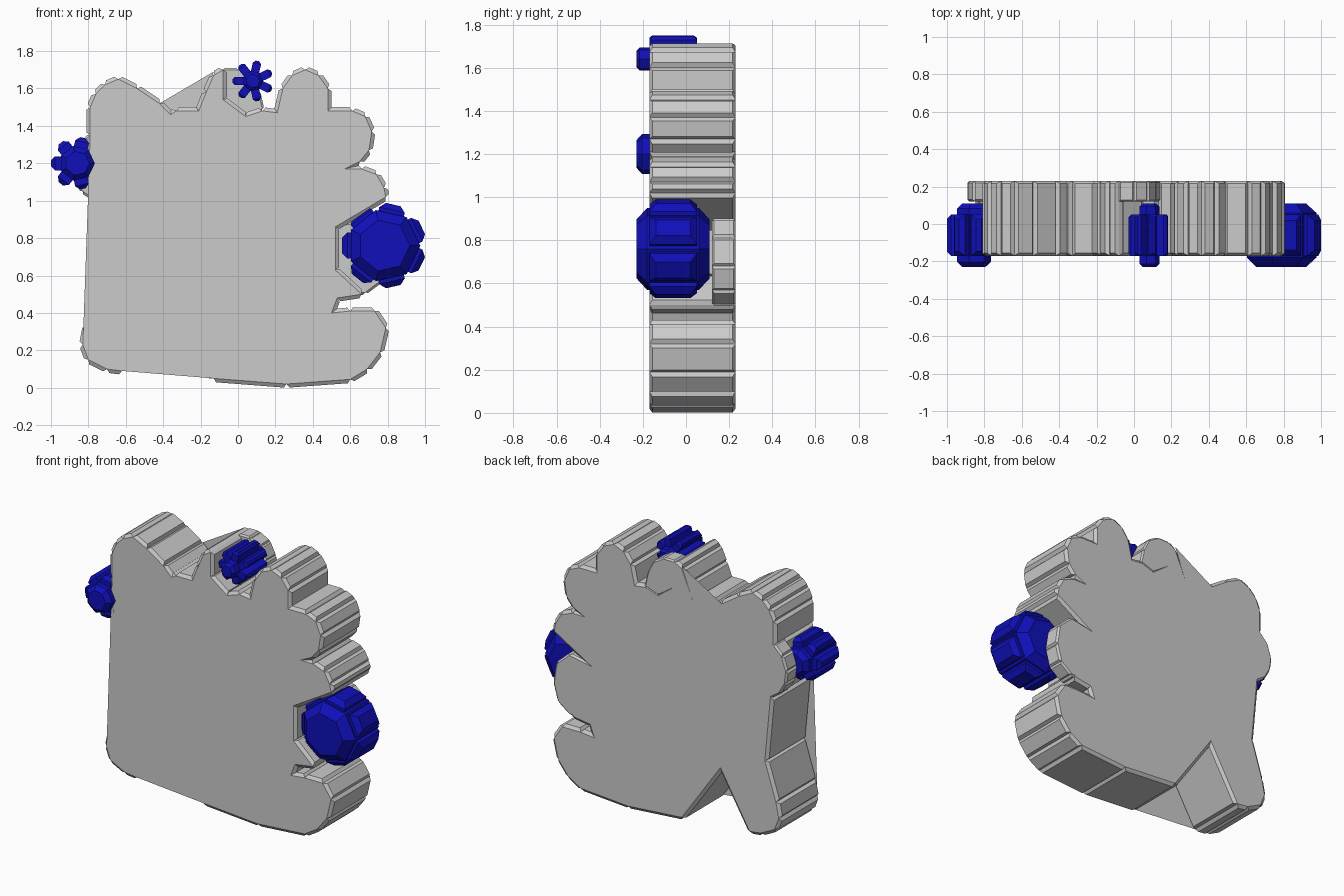
import bpy, bmesh, math
from mathutils import Matrix, Vector

if "Cube" in bpy.data.objects:
    bpy.data.objects.remove(bpy.data.objects["Cube"])

blue = bpy.data.materials.new("blue")
blue.diffuse_color = (0.005, 0.005, 0.5, 1)
blue.use_nodes = True
blue.node_tree.nodes["Principled BSDF"].inputs["Base Color"].default_value = blue.diffuse_color


def finish(bm, name, mat=None):
    me = bpy.data.meshes.new(name)
    bm.to_mesh(me)
    bm.free()
    ob = bpy.data.objects.new(name, me)
    bpy.context.collection.objects.link(ob)
    if mat:
        me.materials.append(mat)
    return ob


def slab(name, pts, y0, y1, inset, raise_by):
    """Extruded outline whose side walls carry raised bevelled panels."""
    bm = bmesh.new()
    front = bm.faces.new([bm.verts.new((x, y0, z)) for x, z in pts])
    ext = bmesh.ops.extrude_face_region(bm, geom=[front], use_keep_orig=True)
    moved = [v for v in ext["geom"] if isinstance(v, bmesh.types.BMVert)]
    bmesh.ops.translate(bm, verts=moved, vec=(0, y1 - y0, 0))
    bmesh.ops.recalc_face_normals(bm, faces=bm.faces[:])
    walls = [f for f in bm.faces if abs(f.normal.y) < 0.5]
    bmesh.ops.inset_individual(bm, faces=walls, thickness=inset, depth=raise_by)
    return finish(bm, name)


def sheet(name, pts, y):
    bm = bmesh.new()
    bm.faces.new([bm.verts.new((x, y, z)) for x, z in pts])
    return finish(bm, name)


def bevel_all(bm, geom_edges, amount):
    bmesh.ops.bevel(bm, geom=geom_edges, offset=amount, segments=1,
                    affect='EDGES', profile=0.5)


def flower(name, cx, cz, core, outer, width, petals=7):
    """Bevelled core prism ringed by chamfered block petals."""
    y0, y1 = -0.23, 0.11
    bm = bmesh.new()
    rot = Matrix.Translation((cx, (y0 + y1) / 2, cz)) @ Matrix.Rotation(math.pi / 2, 4, 'X')
    bmesh.ops.create_cone(bm, cap_ends=True, segments=petals, radius1=core,
                          radius2=core, depth=y1 - y0)
    # turn the core so that its sides face the petals
    ang = min((math.atan2(v.co.y, v.co.x) for v in bm.verts), key=abs)
    bmesh.ops.rotate(bm, verts=bm.verts[:], cent=(0, 0, 0),
                     matrix=Matrix.Rotation(math.pi - math.pi / petals - ang, 3, 'Z'))
    bmesh.ops.transform(bm, verts=bm.verts[:], matrix=rot)
    rims = [e for e in bm.edges if abs(e.verts[0].co.y - e.verts[1].co.y) < 1e-4]
    bevel_all(bm, rims, min(0.05, core * 0.28))
    for i in range(petals):
        a = math.pi + 2 * math.pi * i / petals
        inner = core * 0.7
        pm = bmesh.new()
        bmesh.ops.create_cube(pm, size=1)
        bmesh.ops.scale(pm, verts=pm.verts[:], vec=(outer - inner, 0.22, width))
        tip = [e for e in pm.edges if all(v.co.x > 0 for v in e.verts)]
        bevel_all(pm, tip, min(0.03, width * 0.3))
        bmesh.ops.transform(pm, verts=pm.verts[:], matrix=(
            Matrix.Translation((cx, -0.06, cz)) @ Matrix.Rotation(a, 4, 'Y')
            @ Matrix.Translation(((outer + inner) / 2, 0, 0))))
        tmp = bpy.data.meshes.new("petal")
        pm.to_mesh(tmp)
        pm.free()
        bm.from_mesh(tmp)
        bpy.data.meshes.remove(tmp)
    bmesh.ops.recalc_face_normals(bm, faces=bm.faces[:])
    return finish(bm, name, blue)


# Main lobed body
body = [(-0.62, .09), (-0.70, .10), (-0.80, .15), (-0.83, .23), (-0.81, .33),
        (-0.73, .58), (-0.77, 1.0), (-0.79, 1.35), (-0.79, 1.5), (-0.76, 1.57),
        (-0.71, 1.62), (-0.64, 1.65), (-0.54, 1.60), (-0.42, 1.52), (-0.36, 1.46),
        (-0.33, 1.48), (-0.21, 1.48), (-0.17, 1.58), (-0.13, 1.67), (-0.08, 1.70),
        (-0.08, 1.54), (0.04, 1.45), (0.13, 1.48), (0.21, 1.47), (0.24, 1.60),
        (0.29, 1.67), (0.36, 1.70), (0.43, 1.67), (0.48, 1.6), (0.48, 1.48),
        (0.61, 1.48), (0.68, 1.45), (0.715, 1.37), (0.70, 1.27), (0.65, 1.21),
        (0.57, 1.17), (0.66, 1.17), (0.74, 1.14), (0.78, 1.07), (0.79, 1.02),
        (0.52, .86), (0.52, .63), (0.66, .50), (0.53, .48), (0.50, .40), (0.60, .41),
        (0.73, .41), (0.79, .32), (0.76, .19), (0.69, .10), (0.60, .045),
        (0.26, .02), (-0.13, .05), (-0.41, .45)]
slab("body", body, -0.17, 0.23, 0.02, 0.02)

# Thin lobes behind each flower
slab("back_lobe_right", [(0.52, .86), (0.68, .89), (0.77, .81), (0.79, .68),
     (0.76, .57), (0.68, .51), (0.52, .50)], 0.12, 0.23, 0.015, 0.012)
slab("back_lobe_top", [(-0.08, 1.70), (0.0, 1.70), (0.07, 1.66), (0.11, 1.58),
     (0.13, 1.49), (0.04, 1.46), (-0.08, 1.54)], 0.12, 0.23, 0.012, 0.01)
slab("back_lobe_left", [(-0.77, 1.01), (-0.83, 1.05), (-0.87, 1.12), (-0.88, 1.2),
     (-0.85, 1.29), (-0.79, 1.35)], 0.12, 0.23, 0.015, 0.012)

# Flat sheets bridging the notches on the front and back faces
sheet("front_web_bottom", [(-0.62, .09), (-0.13, .05), (-0.41, .45)], -0.17)
sheet("front_web_left", [(-0.83, .23), (-0.81, .33), (-0.73, .58), (-0.77, 1.0),
                         (-0.79, 1.35)], -0.17)
sheet("back_web_top", [(-0.42, 1.52), (-0.13, 1.69), (-0.21, 1.48), (-0.36, 1.46)], 0.23)

# Flowers
flower("flower_right", 0.78, 0.76, 0.195, 0.225, 0.14)
flower("flower_left", -0.86, 1.20, 0.095, 0.14, 0.075)
flower("flower_top", 0.08, 1.64, 0.055, 0.11, 0.045)
